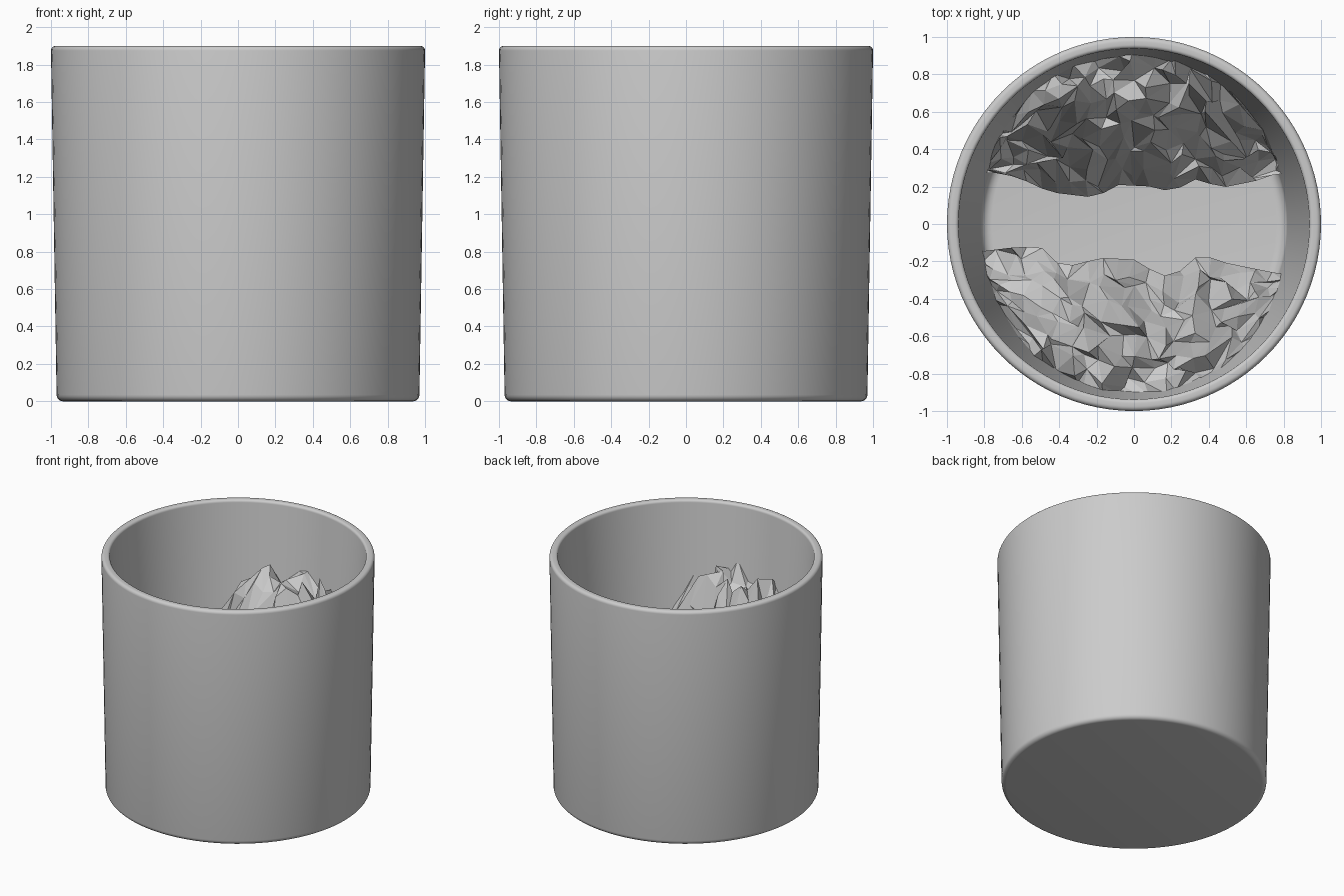
import bpy, bmesh, math, random

if "Cube" in bpy.data.objects:
    bpy.data.objects.remove(bpy.data.objects["Cube"])

FLOOR, TOP = 0.12, 1.9


def arc(cx, cz, r, a0, a1, n=5):
    """Points of a corner rounding in the r-z profile."""
    return [(cx + r * math.cos(math.radians(a0 + (a1 - a0) * i / n)),
             cz + r * math.sin(math.radians(a0 + (a1 - a0) * i / n))) for i in range(n + 1)]


def lathe(name, profile, steps=96):
    bm = bmesh.new()
    vs = [bm.verts.new((r, 0, z)) for r, z in profile]
    es = [bm.edges.new(p) for p in zip(vs, vs[1:])]
    bmesh.ops.spin(bm, geom=vs + es, axis=(0, 0, 1), cent=(0, 0, 0),
                   angle=2 * math.pi, steps=steps)
    bmesh.ops.remove_doubles(bm, verts=bm.verts, dist=1e-4)
    bmesh.ops.recalc_face_normals(bm, faces=bm.faces)
    return add(name, bm)


def add(name, bm):
    me = bpy.data.meshes.new(name)
    bm.to_mesh(me)
    bm.free()
    ob = bpy.data.objects.new(name, me)
    bpy.context.collection.objects.link(ob)
    return ob


# Cup: tapered wall, rounded rim and base, thick inner floor
profile = ([(0, 0)] + arc(0.935, 0.035, 0.035, -90, 0) + arc(0.975, TOP - 0.025, 0.025, 0, 90)
           + arc(0.958, TOP - 0.02, 0.02, 90, 180)
           + arc(0.76, FLOOR + 0.06, 0.06, 0, -90) + [(0, FLOOR)])
cup = lathe("cup", profile)
bpy.context.view_layer.objects.active = cup
cup.select_set(True)
bpy.ops.object.shade_smooth_by_angle(angle=math.radians(40))


def inner_radius(z):
    return 0.82 + 0.118 * max(0, z - FLOOR - 0.06) / (TOP - FLOOR - 0.08)


def lerp_table(pts, x):
    for (x0, y0), (x1, y1) in zip(pts, pts[1:]):
        if x <= x1:
            return y0 + (y1 - y0) * (x - x0) / (x1 - x0)
    return pts[-1][1]


# Rubble slopes: jagged banks rising from a valley edge to the cup wall
def rubble(name, side, edge, seed, peak_x):
    rng = random.Random(seed)
    nu, nv = 20, 10
    bm = bmesh.new()
    rows = []
    for j in range(nv + 1):
        row = []
        for i in range(nu + 1):
            x = -0.82 + 1.64 * i / nu
            if 0 < i < nu and j > 1:
                x += rng.uniform(-0.035, 0.035)
            y0 = lerp_table(edge, x)
            y1 = max(y0 + 0.02, math.sqrt(max(0, 0.92 ** 2 - x * x)))
            v = max(0, j - 1) / (nv - 1)
            y = y0 + (y1 - y0) * v
            if j > 1:
                y += rng.uniform(-0.035, 0.035)
            # height climbs with distance from the valley, highest near the middle
            t = min(1, max(0, (y - 0.17) / 0.53))
            h = FLOOR + 0.08 + 1.16 * t * (1 - 0.75 * (x - peak_x) ** 2)
            h += rng.uniform(-0.11, 0.13) * min(1, 0.35 + t)
            if j == 0:
                h = FLOOR - 0.02
                y += 0.01
            r, lim = math.hypot(x, y), inner_radius(h) + 0.015
            if r > lim:
                x, y = x * lim / r, y * lim / r
            row.append(bm.verts.new((x, side * y, h)))
        rows.append(row)
    for j in range(nv):
        for i in range(nu):
            a, b, c, d = rows[j][i], rows[j][i + 1], rows[j + 1][i + 1], rows[j + 1][i]
            tris = [(a, b, c), (a, c, d)] if rng.random() < 0.5 else [(a, b, d), (b, c, d)]
            for t in tris:
                bm.faces.new(t if side > 0 else t[::-1])
    bmesh.ops.remove_doubles(bm, verts=bm.verts, dist=0.004)
    return add(name, bm)


rubble("back_rubble", 1, [(-0.85, 0.28), (-0.7, 0.27), (-0.6, 0.24), (-0.45, 0.17), (-0.2, 0.14),
                          (-0.1, 0.21), (0.1, 0.2), (0.2, 0.17), (0.35, 0.25), (0.45, 0.19),
                          (0.65, 0.23), (0.85, 0.3)], 4, -0.1)
rubble("front_rubble", -1, [(-0.85, 0.15), (-0.6, 0.12), (-0.47, 0.13), (-0.4, 0.22), (-0.3, 0.22),
                            (-0.2, 0.18), (0.0, 0.19), (0.15, 0.28), (0.25, 0.25), (0.35, 0.16),
                            (0.5, 0.21), (0.85, 0.28)], 9, 0.1)
